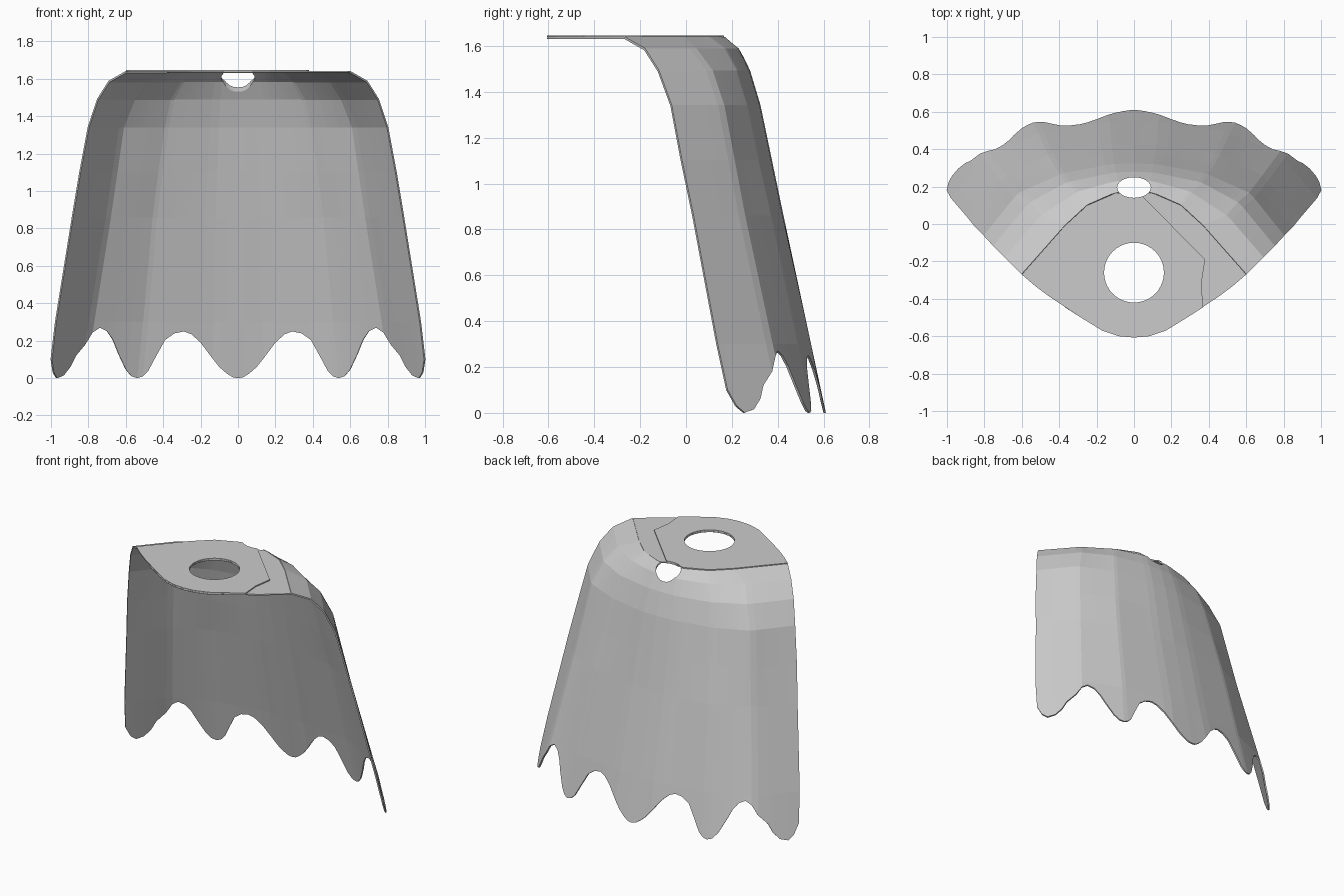
import bpy, bmesh, math

if "Cube" in bpy.data.objects:
    bpy.data.objects.remove(bpy.data.objects["Cube"])

cloth = bpy.data.materials.new("grey cloth")
cloth.diffuse_color = (0.6, 0.6, 0.6, 1)
cloth.use_nodes = True
cloth.node_tree.nodes["Principled BSDF"].inputs["Base Color"].default_value = cloth.diffuse_color

# Half cross-sections: height, then (x, y) of the panel folds from centre back to front edge
SECTIONS = [
    (1.636, [(0, .17), (.10, .165), (.25, .10), (.37, -.01), (.60, -.27)]),
    (1.585, [(0, .23), (.10, .225), (.30, .17), (.50, .04), (.69, -.18)]),
    (1.49, [(0, .275), (.11, .27), (.355, .22), (.56, .11), (.75, -.12)]),
    (1.34, [(0, .32), (.12, .315), (.385, .265), (.62, .16), (.80, -.065)]),
    (1.10, [(0, .37), (.13, .365), (.42, .315), (.655, .205), (.845, -.02)]),
    (.86, [(0, .42), (.14, .415), (.45, .37), (.69, .25), (.885, .03)]),
    (.30, [(0, .54), (.15, .54), (.50, .485), (.78, .37), (.975, .135)]),
    (0, [(0, .605), (.17, .60), (.53, .54), (.83, .44), (1.01, .20)]),
]
# Scalloped hem: (x, z) from the centre tip to the front edge
HEM = [(0, 0), (.03, .006), (.06, .025), (.10, .06), (.14, .11), (.20, .19), (.25, .235),
       (.29, .25), (.34, .24), (.39, .205), (.44, .115), (.48, .04), (.51, .01), (.54, 0),
       (.57, .01), (.60, .045), (.64, .13), (.67, .205), (.70, .25), (.74, .27), (.78, .245),
       (.82, .18), (.87, .12), (.90, .06), (.935, .015), (.97, 0), (.988, .03), (1.0, .10)]


def along(section, u):
    """Point on a section; whole numbers of u are the folds."""
    i = min(int(u), 3)
    a, b = section[i], section[i + 1]
    return tuple(a[k] + (b[k] - a[k]) * (u - i) for k in (0, 1))


def hem_section(z):
    t = 1 - z / .30
    return [tuple(p[k] + (q[k] - p[k]) * t for k in (0, 1))
            for p, q in zip(SECTIONS[-2][1], SECTIONS[-1][1])]


def find_u(x, z):
    s = hem_section(z)
    for i in range(4):
        if x <= s[i + 1][0]:
            return i + (x - s[i][0]) / (s[i + 1][0] - s[i][0])
    return 4.0


def make_object(name, bm, material=cloth):
    mesh = bpy.data.meshes.new(name)
    bm.to_mesh(mesh)
    bm.free()
    obj = bpy.data.objects.new(name, mesh)
    bpy.context.collection.objects.link(obj)
    if material:
        mesh.materials.append(material)
    return obj


def prism(name, outline, z0, z1, material=cloth):
    bm = bmesh.new()
    face = bm.faces.new([bm.verts.new((x, y, z0)) for x, y in outline])
    ext = bmesh.ops.extrude_face_region(bm, geom=[face])
    top = [v for v in ext["geom"] if isinstance(v, bmesh.types.BMVert)]
    bmesh.ops.translate(bm, verts=top, vec=(0, 0, z1 - z0))
    bmesh.ops.recalc_face_normals(bm, faces=bm.faces)
    return make_object(name, bm, material)


def ellipse(cx, cy, rx, ry, n):
    return [(cx + rx * math.cos(2 * math.pi * i / n),
             cy + ry * math.sin(2 * math.pi * i / n)) for i in range(n)]


def cut(obj, cutter):
    mod = obj.modifiers.new("cut", "BOOLEAN")
    mod.operation = "DIFFERENCE"
    mod.solver = "EXACT"
    mod.object = cutter


# Hanging cape: pleated sheet with a scalloped hem
half = [(find_u(x, z), z) for x, z in HEM]
half[-1] = (4.0, HEM[-1][1])
columns = [(-1, u, z) for u, z in reversed(half[1:])] + [(1, u, z) for u, z in half]
bm = bmesh.new()
grid = []
for side, u, hem_z in columns:
    col = []
    for z, section in SECTIONS[:-1]:
        x, y = along(section, u)
        col.append(bm.verts.new((side * x, y, z)))
    x, y = along(hem_section(hem_z), u)
    col.append(bm.verts.new((side * x, y, hem_z)))
    grid.append(col)
for a, b in zip(grid, grid[1:]):
    for i in range(len(a) - 1):
        bm.faces.new((a[i], a[i + 1], b[i + 1], b[i]))
bmesh.ops.recalc_face_normals(bm, faces=bm.faces)
cape = make_object("cape_sheet", bm)
solid = cape.modifiers.new("thickness", "SOLIDIFY")
solid.thickness = .01
solid.offset = 0

# Two overlapping collar flaps, mirrored, one on top of the other
FLAP = [(-.60, -.27), (-.53, -.33), (-.45, -.39), (-.30, -.49), (-.17, -.57), (-.08, -.60),
        (0, -.607), (.08, -.60), (.17, -.57), (.30, -.49), (.37, -.445), (.36, -.32),
        (.38, -.19), (.03, .165), (-.10, .165), (-.25, .10), (-.37, -.01)]
upper = prism("upper_collar_flap", FLAP, 1.638, 1.646)
lower = prism("lower_collar_flap", [(-x, y) for x, y in FLAP], 1.630, 1.6375)

# Neck opening and small notch at the nape
neck = prism("neck_cutter", ellipse(0, -.26, .16, .16, 40), 1.55, 1.75, None)
nape = prism("nape_cutter", ellipse(0, .195, .09, .055, 24), 1.45, 1.75, None)
for flap in (upper, lower):
    cut(flap, neck)
    cut(flap, nape)
cut(cape, nape)
for helper in (neck, nape):
    helper.hide_render = True
    helper.display_type = "WIRE"
